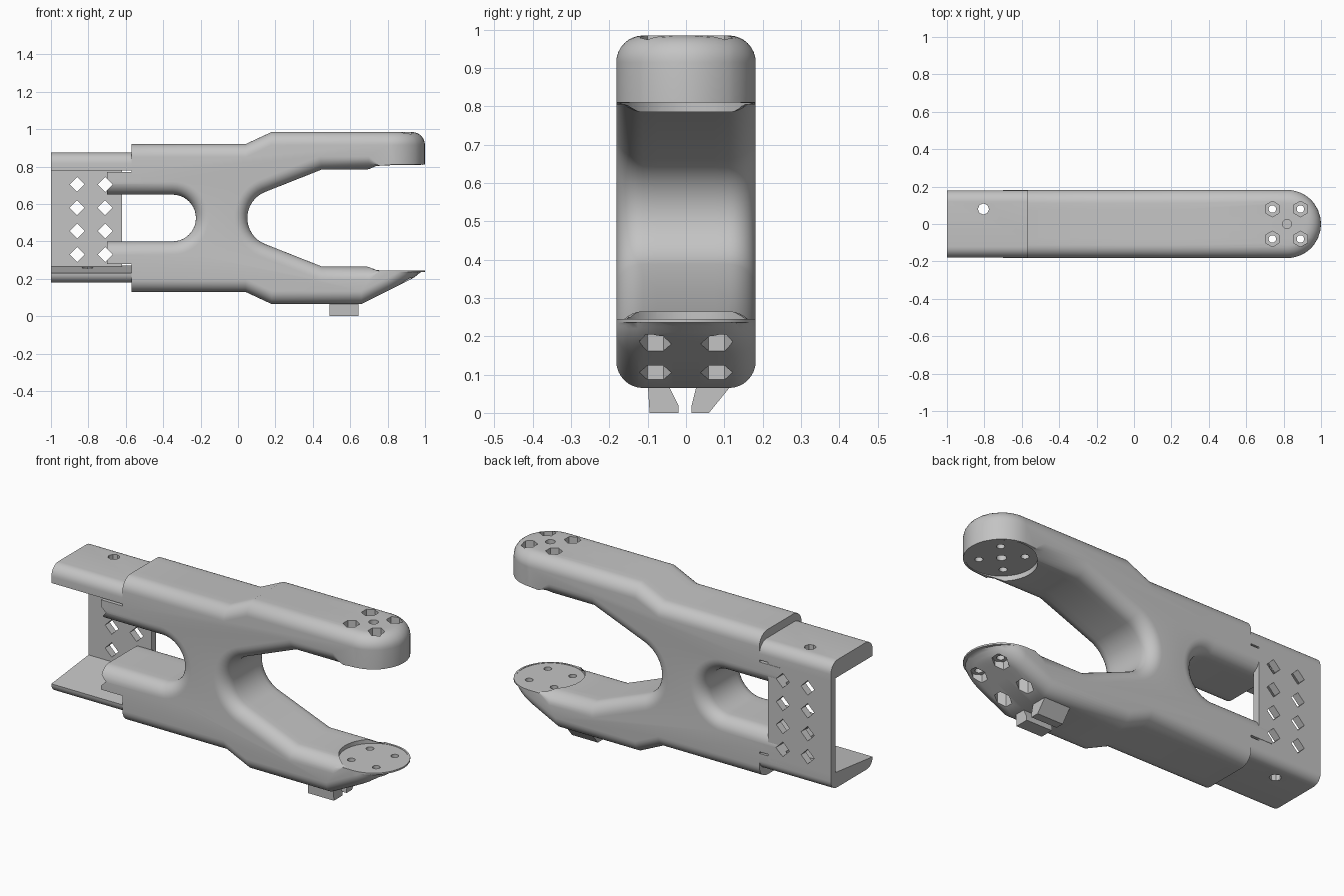
import bpy, bmesh
from math import sin, cos, pi, hypot, sqrt, radians
from mathutils import Matrix

if "Cube" in bpy.data.objects:
    bpy.data.objects.remove(bpy.data.objects["Cube"])

grey = bpy.data.materials.new("plain grey")
grey.use_nodes = True
grey.diffuse_color = (0.55, 0.55, 0.55, 1)
grey.node_tree.nodes["Principled BSDF"].inputs["Base Color"].default_value = grey.diffuse_color

W, R = 0.182, 0.07          # half width, edge rounding
CX = 1 - W                  # centre of the round finger ends
MID = 0.525                 # height of the mirror line


def make(name, bm):
    bmesh.ops.remove_doubles(bm, verts=bm.verts, dist=0.0002)
    bmesh.ops.recalc_face_normals(bm, faces=bm.faces)
    mesh = bpy.data.meshes.new(name)
    bm.to_mesh(mesh)
    bm.free()
    mesh.materials.append(grey)
    ob = bpy.data.objects.new(name, mesh)
    bpy.context.collection.objects.link(ob)
    return ob


def loft(name, rings):
    bm = bmesh.new()
    loops = [[bm.verts.new(p) for p in ring] for ring in rings]
    n = len(loops[0])
    for a, b in zip(loops, loops[1:]):
        for i in range(n):
            j = (i + 1) % n
            bm.faces.new((a[i], a[j], b[j], b[i]))
    bm.faces.new(loops[0])
    bm.faces.new(loops[-1])
    return make(name, bm)


def prism_x(name, profile, x0, x1):
    return loft(name, [[(x, y, z) for y, z in profile] for x in (x0, x1)])


def arc(cx, cz, r, a0, a1, n):
    return [(cx + r * cos(radians(a0 + (a1 - a0) * i / n)),
             cz + r * sin(radians(a0 + (a1 - a0) * i / n))) for i in range(n + 1)]


def cylinder(bm, x, y, z0, z1, r, sides):
    bmesh.ops.create_cone(bm, cap_ends=True, segments=sides, radius1=r, radius2=r,
                          depth=z1 - z0, matrix=Matrix.Translation((x, y, (z0 + z1) / 2)))


def cut(ob, build):
    """Subtract the separate solids that build() adds to a fresh bmesh."""
    bm = bmesh.new()
    build(bm)
    tool = make("cutter", bm)
    tool.hide_render = True
    mod = ob.modifiers.new("holes", 'BOOLEAN')
    mod.object, mod.operation, mod.solver = tool, 'DIFFERENCE', 'EXACT'
    mod.use_self = True
    bpy.context.view_layer.objects.active = ob
    bpy.ops.object.modifier_apply(modifier=mod.name)
    bpy.data.objects.remove(tool)


def smooth(ob):
    bpy.ops.object.select_all(action='DESELECT')
    ob.select_set(True)
    bpy.context.view_layer.objects.active = ob
    bpy.ops.object.shade_smooth_by_angle(angle=radians(32))


# Body: side profile swept across the width, edges rounded, finger ends round in plan
def drop(x, y):
    r = hypot(max(0, x - CX), y)
    d = min(R, max(0, r - (W - R)))
    return R - sqrt(max(0, R * R - d * d))


def shrink(path, d):
    """Move an open inner path into the material by d."""
    out = []
    for i, (x, z) in enumerate(path):
        normals = []
        for a, b in ((i - 1, i), (i, i + 1)):
            if a >= 0 and b < len(path):
                dx, dz = path[b][0] - path[a][0], path[b][1] - path[a][1]
                normals.append((dz / hypot(dx, dz), -dx / hypot(dx, dz)))
        (ax, az), (bx, bz) = normals[0], normals[-1]
        k = d / (1 + ax * bx + az * bz)
        out.append((x + (ax + bx) * k, z + (az + bz) * k))
    return out


jaw = [(0.70, 0.785), (0.45, 0.785)] + arc(0.20, MID, 0.15, 114, 246, 16) \
    + [(0.45, 0.265), (0.70, 0.265)]
slot = [(-0.70, 0.40)] + arc(-0.35, MID, 0.125, -90, 90, 20) + [(-0.70, 0.65)]


def section(y):
    half = sqrt(max(0, W * W - y * y))
    tip = [CX + half * sin(i * pi / 20) for i in range(11)]
    upper = [(-0.57, 0.92), (0.04, 0.92), (0.18, 0.985)] + [(x, 0.985) for x in tip]
    lower = [(x, 0.065 + 0.17 * (x - 0.66) / 0.34) for x in reversed(tip)]
    lower += [(0.66, 0.065), (0.18, 0.065), (0.04, 0.13), (-0.57, 0.13)]
    pts = [(x, z - drop(x, y)) for x, z in upper]
    pts += [(tip[-1], 0.81), (0.76, 0.805)]
    pts += shrink(jaw, drop(0, y))
    pts += [(0.76, 0.245), (tip[-1], 0.245)]
    pts += [(x, min(z + drop(x, y), 0.236)) for x, z in lower]
    pts += [(-0.57, 0.28), (-0.70, 0.28)]
    pts += shrink(slot, drop(0, y))
    pts += [(-0.70, 0.77), (-0.57, 0.77)]
    return [(x, y, z) for x, z in pts]


edge = [W - R + R * sin(i * pi / 16) for i in range(9)]
ys = [-y for y in reversed(edge)] + [-0.075, -0.035, 0, 0.035, 0.075] + edge
body = loft("gripper_body", [section(y) for y in ys])

BOLTS = [(x, y) for x in (0.74, 0.89) for y in (-0.08, 0.08)]


def bolt_heads(bm):
    for x, y in BOLTS:
        cylinder(bm, x, y, 0.89, 1.1, 0.042, 6)
        cylinder(bm, x, y, -0.1, 0.205, 0.042, 6)
    cylinder(bm, CX, 0, 0.6, 1.1, 0.025, 12)


def bolt_shafts(bm):
    for x, y in BOLTS:
        cylinder(bm, x, y, -0.1, 1.1, 0.02, 12)


def pad_seats(bm):
    cylinder(bm, CX, 0, 0.243, 0.35, 0.172, 40)
    cylinder(bm, CX, 0, 0.70, 0.812, 0.172, 40)


def diamonds(bm):
    for x in (-0.86, -0.71):
        for z in (0.33, 0.455, 0.58, 0.705):
            m = Matrix.Translation((x, 0, z)) @ Matrix.Rotation(pi / 2, 4, 'X')
            bmesh.ops.create_cone(bm, cap_ends=True, segments=4, radius1=0.04,
                                  radius2=0.04, depth=1, matrix=m)


def flange_hole(bm):
    cylinder(bm, -0.805, 0.08, -0.1, 1.1, 0.03, 8)


for holes in (pad_seats, bolt_heads, bolt_shafts, diamonds):
    cut(body, holes)

# Channel bracket: two flanges joined by a drilled web at the back
top = [(-0.18, 0.78), (0.18, 0.78)] + arc(0.12, 0.815, 0.06, 0, 90, 8) \
    + arc(-0.12, 0.815, 0.06, 90, 180, 8)
bottom = [(0.18, 0.27)] + arc(0.13, 0.23, 0.05, 0, -90, 8) + arc(-0.13, 0.23, 0.05, -90, -180, 8)
top_flange = prism_x("top_flange", top, -1, -0.5)
bottom_flange = prism_x("bottom_flange", bottom, -1, -0.5)
for flange in (top_flange, bottom_flange):
    cut(flange, flange_hole)
web = prism_x("back_web", [(0.14, 0.24), (0.18, 0.24), (0.18, 0.81), (0.14, 0.81)], -1, -0.62)
cut(web, diamonds)

# Cable clip hooks under the lower finger
hooks = {
    "right_hook": [(-0.1, 0.08), (-0.095, 0), (-0.02, 0), (-0.02, 0.02), (-0.05, 0.08)],
    "left_hook": [(0.03, 0.08), (0.015, 0.02), (0.015, 0), (0.06, 0), (0.125, 0.08)],
}
clips = [prism_x(name, profile, 0.49, 0.645) for name, profile in hooks.items()]

for ob in [body, top_flange, bottom_flange, web] + clips:
    smooth(ob)
